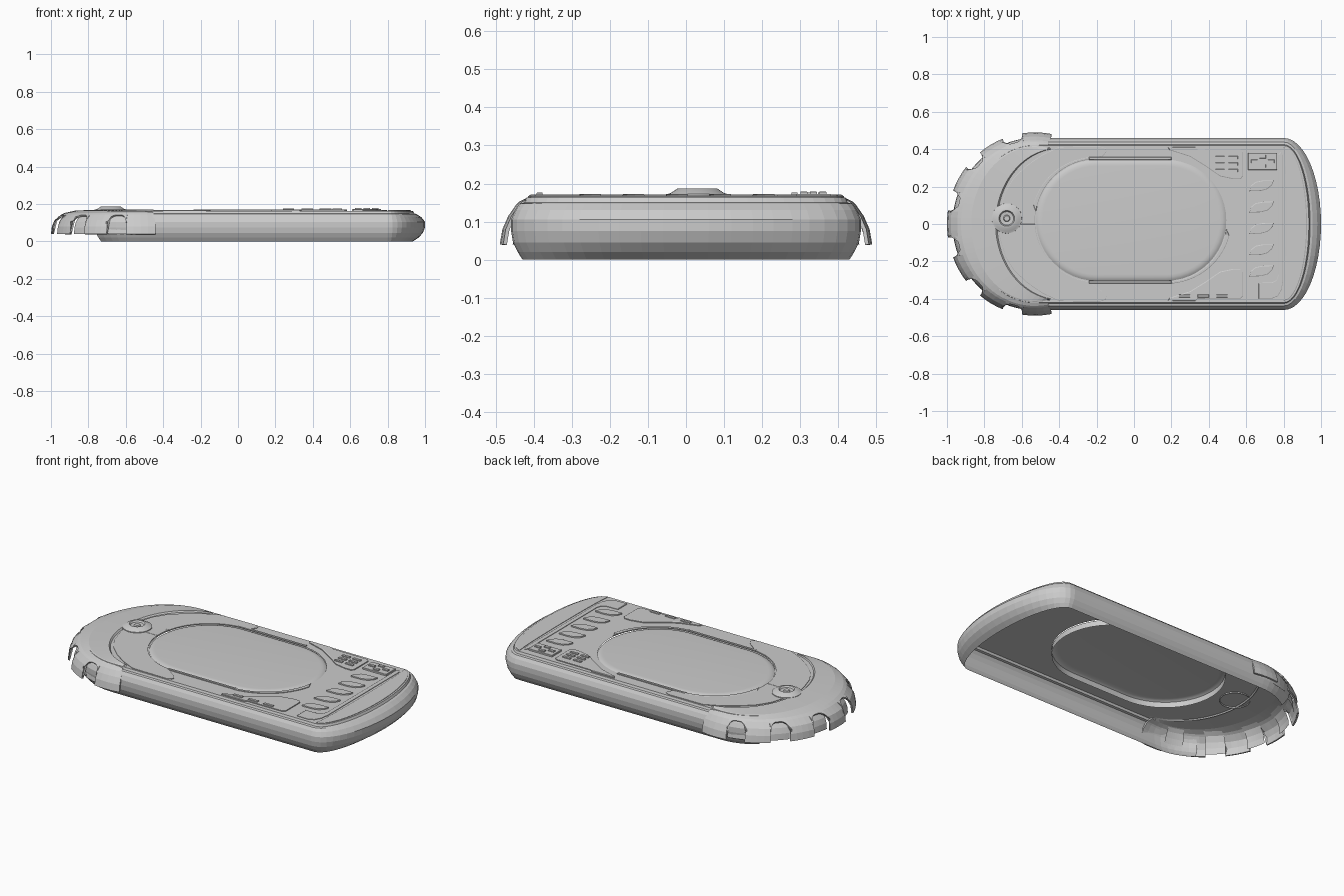
import bpy, bmesh
from math import sin, cos, radians

if "Cube" in bpy.data.objects:
    bpy.data.objects.remove(bpy.data.objects["Cube"])


def finish(name, bm, smooth=False):
    bmesh.ops.recalc_face_normals(bm, faces=bm.faces)
    if sum(f.normal.z * f.calc_area() for f in bm.faces) < 0:
        bmesh.ops.reverse_faces(bm, faces=bm.faces)
    me = bpy.data.meshes.new(name)
    bm.to_mesh(me)
    bm.free()
    ob = bpy.data.objects.new(name, me)
    bpy.context.collection.objects.link(ob)
    if smooth:
        bpy.ops.object.select_all(action='DESELECT')
        ob.select_set(True)
        bpy.context.view_layer.objects.active = ob
        bpy.ops.object.shade_smooth_by_angle(angle=radians(35))
    return ob


def skin(bm, rings, closed=True):
    """Join rings of equal point counts with quads."""
    vs = [[bm.verts.new(p) for p in r] for r in rings]
    n = len(vs[0])
    for a, b in zip(vs, vs[1:]):
        for i in range(n if closed else n - 1):
            j = (i + 1) % n
            bm.faces.new((a[i], a[j], b[j], b[i]))
    return vs


def slab(name, pts, z0, z1, bev=0.004):
    """Raised panel with a small chamfer around its top."""
    bm = bmesh.new()
    lo = [bm.verts.new((x, y, z0)) for x, y in pts]
    hi = [bm.verts.new((x, y, z1 - bev / 2)) for x, y in pts]
    n = len(pts)
    for i in range(n):
        j = (i + 1) % n
        bm.faces.new((lo[i], lo[j], hi[j], hi[i]))
    top = bm.faces.new(hi)
    bmesh.ops.recalc_face_normals(bm, faces=bm.faces)
    bmesh.ops.inset_region(bm, faces=[top], thickness=bev, depth=0)
    bmesh.ops.translate(bm, verts=top.verts, vec=(0, 0, bev / 2))
    return finish(name, bm)


def box(name, x, y, w, h, z0, z1):
    return slab(name, [(x - w/2, y - h/2), (x + w/2, y - h/2),
                       (x + w/2, y + h/2), (x - w/2, y + h/2)], z0, z1, 0.002)


def arc(cx, cy, rx, ry, a0, a1, n):
    return [(cx + rx * cos(radians(a0 + (a1 - a0) * i / n)),
             cy + ry * sin(radians(a0 + (a1 - a0) * i / n))) for i in range(n + 1)]


def stadium(r, z):
    pts = arc(0.17, 0.02, r, r, -90, 90, 24) + arc(-0.2, 0.02, r, r, 90, 270, 24)
    return [(x, y, z) for x, y in pts]


# Main body: open-bottomed shell with elliptical right end
def outline(side, end, z):
    a, b = 0.43 - 2 * side, 0.46 - side
    pts = arc(-0.53, 0, a, b, 237, 270, 6)
    pts += arc(0.8, 0, 0.2 - end, b, -90, 90, 24)
    pts += arc(-0.53, 0, a, b, 90, 123, 6)
    return [(x, y, z) for x, y in pts]


PLATE = 0.163
BASE = PLATE + 0.0005             # panels start on the plate
bm = bmesh.new()
rings = skin(bm, [outline(*r) for r in (
    (0.03, 0.065, 0), (0.017, 0.035, 0.02), (0.005, 0.012, 0.045), (0, 0, 0.075), (0, 0, 0.105),
    (0.010, 0.02, 0.13), (0.022, 0.045, 0.147), (0.035, 0.058, 0.15),
    (0.04, 0.065, PLATE))], closed=False)
top = rings[-1] + [bm.verts.new((-0.8, 0.15, PLATE)), bm.verts.new((-0.8, -0.15, PLATE))]
hole = [bm.verts.new(p) for p in stadium(0.3235, PLATE)]
edges = []
for loop in (top, hole):
    for i, v in enumerate(loop):
        w = loop[(i + 1) % len(loop)]
        edges.append(bm.edges.get((v, w)) or bm.edges.new((v, w)))
bmesh.ops.triangle_fill(bm, edges=edges, use_beauty=True)
finish("body_shell", bm)

# Screen lens with rounded edge and a short skirt below the plate
bm = bmesh.new()
rings = skin(bm, [stadium(*r) for r in (
    (0.324, 0.125), (0.324, 0.158), (0.316, 0.163), (0.304, 0.167), (0.29, 0.168))])
bm.faces.new(rings[-1])
finish("screen_lens", bm, smooth=True)

# Domed end cap with arched notches between the teeth
PROFILE = [(0, 0, 0.04), (0.003, 0.005, 0.075), (0.013, 0.017, 0.105),
           (0.035, 0.033, 0.134), (0.075, 0.052, 0.153), (0.13, 0.078, 0.165)]


def cap_point(phi, t, inset=0.0):
    k = min(int(t * 5), 4)
    f = t * 5 - k
    ix, iy, z = (p + (q - p) * f for p, q in zip(PROFILE[k], PROFILE[k + 1]))
    p = radians(phi)
    return (-0.53 - (0.47 - ix - inset) * cos(p), (0.49 - iy - inset) * sin(p), z)


columns = [(-101, 0)]             # (angle, start of profile)
pockets = bmesh.new()
for c in (-75, -45, -15, 15, 45, 75):
    prev = columns[-1][0]
    columns += [(prev + (c - 6.5 - prev) * i / 4, 0) for i in range(1, 5)]
    wall = []
    for i in range(9):            # arch, and the recessed wall behind it
        u = -1 + i / 4
        columns.append((c + 6.5 * u, 0.4 + 0.28 * (1 - u ** 4)))
        wall.append([cap_point(c + 7 * u, t, 0.03) for t in (0, 0.2, 0.4, 0.6, 0.78)])
    skin(pockets, wall, closed=False)
    columns.append((c + 6.5, 0))
finish("notch_walls", pockets)
columns += [(81.5 + 19.5 * i / 4, 0) for i in range(1, 5)]
strips = []
for phi, t0 in columns:
    col = [cap_point(phi, t0 + (0.7 - t0) * i / 3) for i in range(4)]
    col += [cap_point(phi, 0.8), cap_point(phi, 1)]
    q = radians(phi * 0.8)        # concave inner edge on the top
    x, y = -0.4 - 0.34 * cos(q), 0.405 * sin(q)
    col += [(x, y, 0.171), (x + 0.008, y, 0.163)]
    strips.append(col)
bm = bmesh.new()
skin(bm, strips, closed=False)
bmesh.ops.remove_doubles(bm, verts=bm.verts, dist=1e-5)
bmesh.ops.dissolve_degenerate(bm, edges=bm.edges, dist=1e-5)
cap = finish("end_cap", bm)
mod = cap.modifiers.new("thickness", 'SOLIDIFY')
mod.thickness = 0.01
mod.offset = -1

# Round button
bm = bmesh.new()
rings = skin(bm, [[(x, y, z) for x, y in arc(-0.68, 0.03, r, r, 0, 348.75, 31)]
                  for r, z in ((0.082, 0.155), (0.08, 0.172), (0.07, 0.175), (0.052, 0.187),
                               (0.042, 0.187), (0.036, 0.178), (0.018, 0.176), (0.014, 0.182))])
bm.faces.new(rings[-1])
finish("round_button", bm, smooth=True)

# Crescent panels beside the lens, and corner panels, mirrored in y
for s, side in ((1, "back"), (-1, "front")):
    outer = [(-0.735, 0), (-0.71, 0.1), (-0.685, 0.18), (-0.64, 0.25), (-0.57, 0.315),
             (-0.49, 0.37), (-0.4, 0.412), (-0.18, 0.415), (-0.15, 0.402), (-0.148, 0.385),
             (-0.17, 0.36)]
    inner = arc(-0.2, 0.02, 0.33, 0.33, 97 * s, 180 * s + 3.5, 14)
    slab("crescent_panel_" + side, [(x, s * y) for x, y in outer] + inner, BASE, 0.168, 0.002)
    corner = [(0.18, 0.41), (0.19, 0.395), (0.3, 0.36), (0.38, 0.31), (0.46, 0.255),
              (0.53, 0.24), (0.57, 0.24), (0.583, 0.255), (0.583, 0.385), (0.57, 0.398),
              (0.34, 0.4), (0.33, 0.412)]
    slab("corner_panel_" + side, [(x, s * y) for x, y in corner], BASE, 0.171)
    y = 0.35 if s > 0 else -0.31
    box("lens_rail_" + side, -0.02, y, 0.44, 0.014, BASE, 0.17)

# Short rims hugging the lens corners
for name, cx, a0, a1 in (("lens_rim_right", 0.17, -85, -8), ("lens_rim_left", -0.2, 95, 172)):
    rim = arc(cx, 0.02, 0.327, 0.327, a0, a1, 14) + arc(cx, 0.02, 0.35, 0.34, a1 - 6, a0, 14)
    slab(name, rim, BASE, 0.169, 0.003)

# Small keys on the corner panels
for i in range(3):
    for j in range(2):
        box("back_key", 0.46 + 0.07 * j, 0.285 + 0.035 * i, 0.05, 0.016, 0.168, 0.177)
    box("front_key", 0.27 + 0.1 * i, -0.385, 0.06, 0.016, 0.168, 0.176)

# Square pad with four studs
box("square_pad", 0.688, 0.335, 0.155, 0.09, BASE, 0.173)
for dx, dy in ((0.045, 0), (-0.045, 0), (0, 0.025), (0, -0.025)):
    box("pad_stud", 0.688 + dx, 0.335 + dy, 0.035, 0.018, 0.17, 0.179)

# Row of leaf-shaped keys
for k in range(5):
    y = 0.205 - 0.114 * k
    leaf = [(0.615, -0.03), (0.68, -0.028), (0.715, -0.018), (0.738, 0.003), (0.748, 0.028),
            (0.69, 0.028), (0.65, 0.02), (0.625, 0)]
    slab("leaf_key", [(px, y + py) for px, py in leaf], BASE, 0.173)

# Hooked strip and curved end panel
slab("hook_strip", [(0.665, -0.4), (0.735, -0.4), (0.77, -0.385), (0.79, -0.35), (0.797, -0.3),
                    (0.797, 0.37), (0.785, 0.385), (0.772, 0.37), (0.772, -0.27),
                    (0.762, -0.3), (0.74, -0.312), (0.665, -0.315)], BASE, 0.168, 0.003)
slab("end_panel", arc(0.8, 0, 0.125, 0.41, -90, 90, 24) + arc(0.8, 0, 0.012, 0.39, 80, -80, 12),
     BASE, 0.168)
